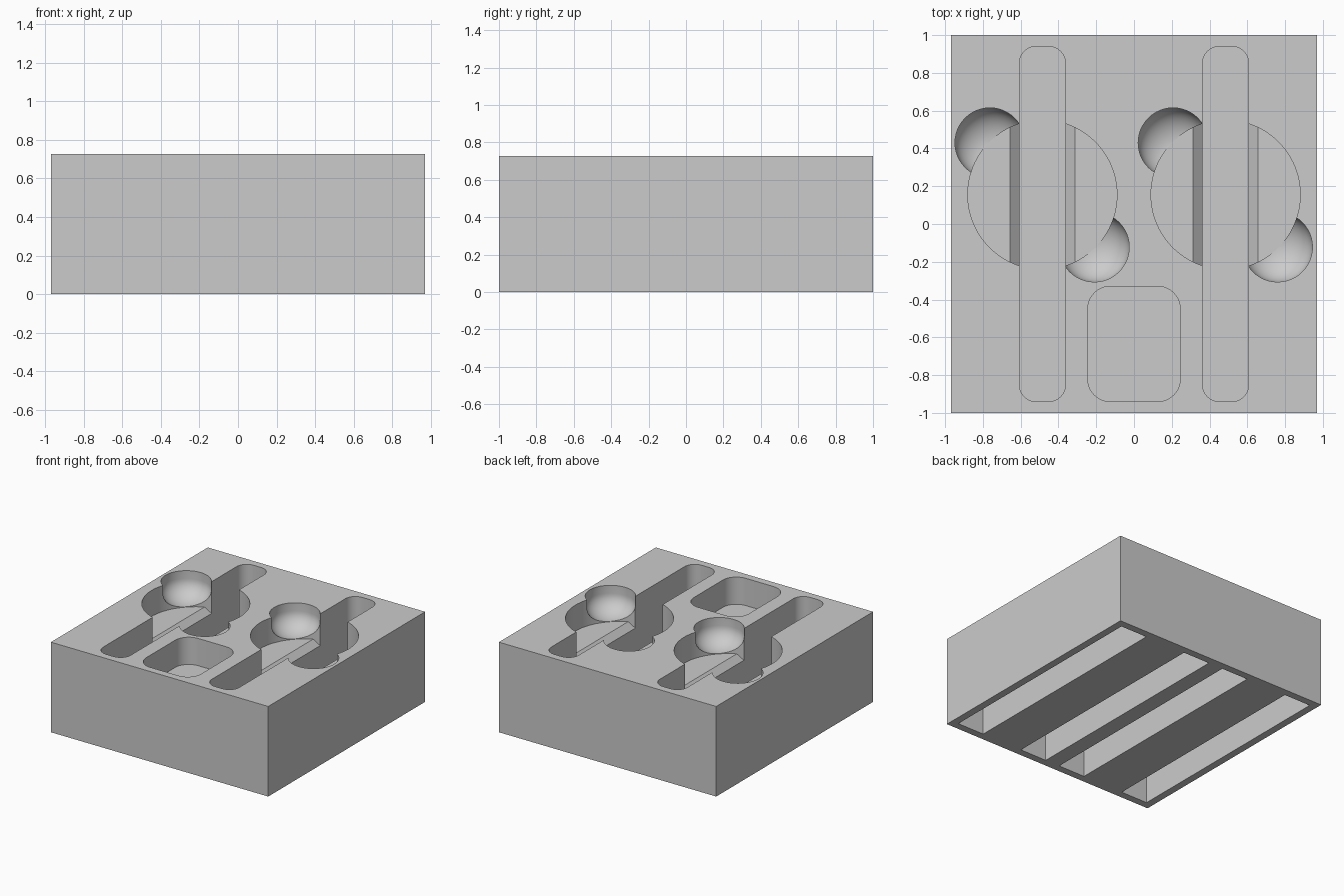
import bpy, bmesh, math
from mathutils import Vector

if "Cube" in bpy.data.objects:
    bpy.data.objects.remove(bpy.data.objects["Cube"])

WIDTH, LENGTH, HEIGHT = 1.94, 2.0, 0.727
WALL = 0.06            # thickness of walls and slot floors
POCKET = 0.21          # depth of the round pockets
LIP = 0.257            # depth of the pocket floor beside the slot
BOX = 0.22             # depth of the small box pocket
ABOVE = HEIGHT + 0.1   # cutters start above the top face


def to_object(name, bm):
    bmesh.ops.recalc_face_normals(bm, faces=bm.faces)
    mesh = bpy.data.meshes.new(name)
    bm.to_mesh(mesh)
    bm.free()
    obj = bpy.data.objects.new(name, mesh)
    bpy.context.collection.objects.link(obj)
    return obj


def prism(name, points, offset):
    """Extrude a closed outline along an offset."""
    bm = bmesh.new()
    face = bm.faces.new([bm.verts.new(p) for p in points])
    new = bmesh.ops.extrude_face_region(bm, geom=[face])["geom"]
    verts = [g for g in new if isinstance(g, bmesh.types.BMVert)]
    bmesh.ops.translate(bm, verts=verts, vec=Vector(offset))
    return to_object(name, bm)


def rounded_prism(name, x, y, w, l, r, z0, z1, steps=10):
    points = []
    for i, (sx, sy) in enumerate([(1, 1), (-1, 1), (-1, -1), (1, -1)]):
        for k in range(steps + 1):
            a = math.pi / 2 * (i + k / steps)
            points.append((x + sx * (w / 2 - r) + r * math.cos(a),
                           y + sy * (l / 2 - r) + r * math.sin(a), z0))
    return prism(name, points, (0, 0, z1 - z0))


def box(name, x, y, w, l, z0, z1):
    outline = [(x + sx * w / 2, y + sy * l / 2, z0)
               for sx, sy in [(1, 1), (-1, 1), (-1, -1), (1, -1)]]
    return prism(name, outline, (0, 0, z1 - z0))


def boolean(target, cutter, operation="DIFFERENCE"):
    mod = target.modifiers.new("cut", "BOOLEAN")
    mod.operation, mod.solver, mod.object = operation, "EXACT", cutter
    cutter.hide_render = True
    bpy.context.view_layer.objects.active = target
    bpy.ops.object.modifier_apply(modifier=mod.name)
    bpy.data.objects.remove(cutter)


def round_pocket(x, y, r):
    """Disc cutter whose floor slopes down towards the slot."""
    n = 96
    disc = prism("disc_cutter",
                 [(x + r * math.cos(math.tau * k / n),
                   y + r * math.sin(math.tau * k / n), HEIGHT - 0.4)
                  for k in range(n)], (0, 0, 0.5))
    half = [(0.5, ABOVE - 0.02), (0.5, HEIGHT - POCKET),
            (0.172, HEIGHT - POCKET), (0.122, HEIGHT - LIP)]
    profile = half + [(-px, pz) for px, pz in reversed(half)]
    floor = prism("floor_profile", [(x + px, y - 0.6, pz) for px, pz in profile],
                  (0, 1.2, 0))
    boolean(disc, floor, "INTERSECT")
    return disc


def finger_bowl(x, y, r, wall):
    """Rounded bowl under a straight wall, reaching the pocket floor."""
    bm = bmesh.new()
    bmesh.ops.create_uvsphere(bm, u_segments=48, v_segments=24, radius=r)
    for v in bm.verts:
        if v.co.z > 0.001:
            v.co.z += 0.5
        else:
            v.co.z *= (POCKET - 0.003 - wall) / r
    bmesh.ops.translate(bm, verts=bm.verts, vec=(x, y, HEIGHT - wall))
    return to_object("bowl_cutter", bm)


# Solid block
block = box("tray_block", 0, 0, WIDTH, LENGTH, 0, HEIGHT)

# Two sets of deep slot, round pocket and finger bowls
for cx in (-0.485, 0.485):
    boolean(block, finger_bowl(cx - 0.278, 0.43, 0.185, 0.065))
    boolean(block, finger_bowl(cx + 0.275, -0.122, 0.185, 0.065))
    boolean(block, round_pocket(cx, 0.155, 0.395))
    boolean(block, rounded_prism("slot_cutter", cx, 0, 0.245, 1.88, 0.09,
                                 WALL, ABOVE))

# Small box pocket at the front
boolean(block, rounded_prism("box_cutter", 0, -0.635, 0.49, 0.61, 0.12,
                             HEIGHT - BOX, ABOVE))

# Grooves in the underside, on both sides of each slot
for gx in (-0.79, -0.185, 0.185, 0.79):
    boolean(block, box("groove_cutter", gx, 0, 0.24, LENGTH - 2 * WALL,
                       -0.1, HEIGHT - LIP - WALL))

# Plain grey material
grey = bpy.data.materials.new("plain_grey")
grey.use_nodes = True
colour = (0.6, 0.6, 0.6, 1)
grey.diffuse_color = colour
grey.node_tree.nodes["Principled BSDF"].inputs["Base Color"].default_value = colour
block.data.materials.clear()
block.data.materials.append(grey)

# Smooth curved walls, keep edges sharp
bpy.ops.object.select_all(action="DESELECT")
block.select_set(True)
bpy.context.view_layer.objects.active = block
bpy.ops.object.shade_smooth_by_angle(angle=math.radians(15))
